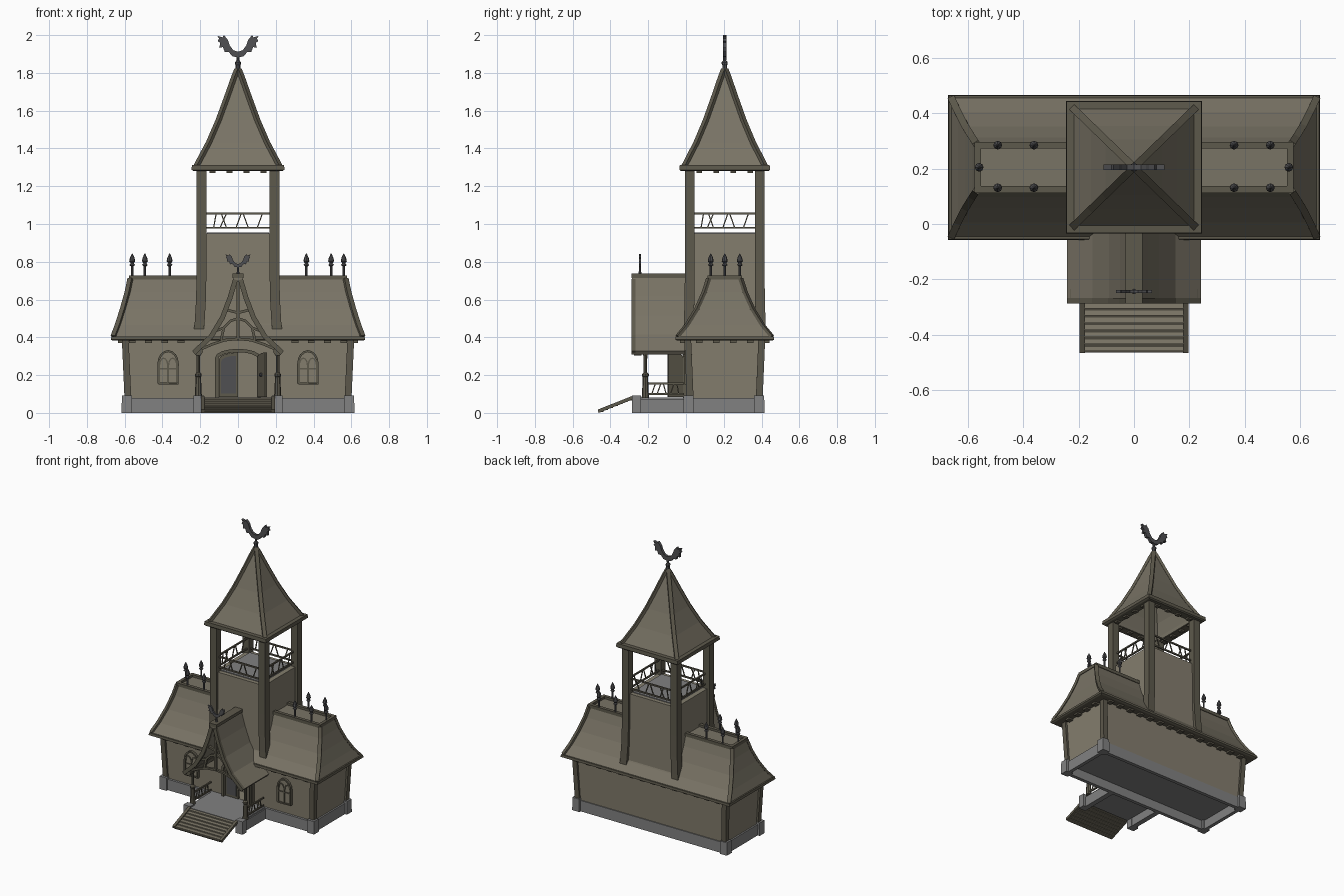
import bpy, bmesh, math
from mathutils import Vector

if "Cube" in bpy.data.objects:
    bpy.data.objects.remove(bpy.data.objects["Cube"])

C = 0.205  # y centre of main hall and tower


def material(name, rgb):
    m = bpy.data.materials.new(name)
    m.diffuse_color = (*rgb, 1)
    m.use_nodes = True
    m.node_tree.nodes["Principled BSDF"].inputs["Base Color"].default_value = m.diffuse_color
    return m


WALL = material("wall_wood", (0.23, 0.207, 0.155))
ROOF = material("roof_wood", (0.19, 0.172, 0.13))
BEAM = material("dark_wood", (0.11, 0.10, 0.072))
STONE = material("stone", (0.22, 0.22, 0.22))
METAL = material("metal", (0.08, 0.08, 0.085))


def mesh(name, verts, faces, mat):
    bm = bmesh.new()
    vs = [bm.verts.new(v) for v in verts]
    for f in faces:
        bm.faces.new([vs[i] for i in f])
    bmesh.ops.recalc_face_normals(bm, faces=bm.faces)
    me = bpy.data.meshes.new(name)
    bm.to_mesh(me)
    bm.free()
    me.materials.append(mat)
    ob = bpy.data.objects.new(name, me)
    bpy.context.collection.objects.link(ob)
    return ob


def skin(name, rings, mat):
    """Closed skin over a list of rings of equal length."""
    n = len(rings[0])
    faces = [list(range(n)), list(range((len(rings) - 1) * n, len(rings) * n))]
    for r in range(len(rings) - 1):
        for i in range(n):
            j = (i + 1) % n
            faces.append((r * n + i, r * n + j, r * n + n + j, r * n + n + i))
    return mesh(name, [p for ring in rings for p in ring], faces, mat)


def loft(name, levels, mat, cx=0, cy=C):
    """Stack of rectangles (half x, half y, z)."""
    return skin(name, [[(cx + sx * a, cy + sy * b, z) for sx, sy in
                ((-1, -1), (1, -1), (1, 1), (-1, 1))] for a, b, z in levels], mat)


def box(name, lo, hi, mat):
    a, b = (hi[0] - lo[0]) / 2, (hi[1] - lo[1]) / 2
    return loft(name, [(a, b, lo[2]), (a, b, hi[2])], mat, lo[0] + a, lo[1] + b)


def prism(name, pts, y0, y1, mat):
    return skin(name, [[(x, y, z) for x, z in pts] for y in (y0, y1)], mat)


def sweep(name, pts, w, h, mat, up=(0, 0, 1)):
    """Rectangular bar along a path; h is measured towards up."""
    pts = [Vector(p) for p in pts]
    rings = []
    for i, p in enumerate(pts):
        t = (pts[min(i + 1, len(pts) - 1)] - pts[max(i - 1, 0)]).normalized()
        s = t.cross(Vector(up)).normalized()
        n = s.cross(t)
        rings.append([p + s * a * w / 2 + n * b * h / 2 for a, b in
                      ((-1, -1), (1, -1), (1, 1), (-1, 1))])
    return skin(name, rings, mat)


def lathe(name, prof, x, y, mat, n=8):
    return skin(name, [[(x + r * math.cos(k * math.tau / n), y + r * math.sin(k * math.tau / n), z)
                for k in range(n)] for r, z in prof], mat)


def arch(hw, z0, zs, zt, n=8, cx=0):
    """Arched outline: sides to zs, elliptical head to zt."""
    return [(cx - hw, z0)] + [(cx - hw * math.cos(math.pi * k / n), zs + (zt - zs) *
            math.sin(math.pi * k / n)) for k in range(n + 1)] + [(cx + hw, z0)]


def railing(name, a, b, z0, z1, leans):
    a, b = Vector(a), Vector(b)
    for z in (z0, z1):
        sweep(name + "_rail", [(a.x, a.y, z), (b.x, b.y, z)], 0.01, 0.01, BEAM)
    for t0, t1 in leans:
        p, q = a.lerp(b, t0), a.lerp(b, t1)
        sweep(name + "_stick", [(p.x, p.y, z0), (q.x, q.y, z1)], 0.006, 0.006, BEAM, (b.y - a.y, b.x - a.x, 0))


CORNERS = [(sx, sy) for sx in (-1, 1) for sy in (-1, 1)]

# Hollow stone base and hall walls
loft("foundation", [(0.575, 0.175, 0.065), (0.575, 0.175, 0), (0.6, 0.2, 0), (0.6, 0.2, 0.078)], STONE, 0, 0.2)
hall = loft("hall_walls", [(0.588, 0.188, 0.07), (0.6, 0.2, 0.39)], WALL)
for sx, sy in CORNERS:
    loft("corner_stone", [(0.028, 0.028, 0), (0.027, 0.027, 0.092)], STONE, sx * 0.588, 0.2 + sy * 0.187)
    sweep("corner_post", [(sx * 0.583, C + sy * 0.183, 0.08), (sx * 0.597, C + sy * 0.196, 0.39)],
          0.036, 0.036, BEAM, (0, 1, 0))

# Doorway recess
cutter = prism("doorway_cutter", arch(0.105, 0.08, 0.29, 0.325), -0.1, 0.12, WALL)
cutter.hide_render = True
mod = hall.modifiers.new("doorway", "BOOLEAN")
mod.operation, mod.object, mod.solver = "DIFFERENCE", cutter, "EXACT"
bpy.context.view_layer.objects.active = hall
bpy.ops.object.modifier_apply(modifier="doorway")
bpy.data.objects.remove(cutter)

# Door frame, closed left door and open right door
sweep("door_frame", [(x, 0.0, z) for x, z in arch(0.113, 0.08, 0.29, 0.33)], 0.018, 0.03, BEAM, (0, 1, 0))
half = [p for p in arch(0.1, 0.085, 0.285, 0.32) if p[0] <= 1e-4] + [(0, 0.085)]
prism("left_door", half, 0.0, 0.015, BEAM)
prism("left_door_panel", [(-0.05 + (x + 0.05) * 0.78, 0.2 + (z - 0.2) * 0.85) for x, z in half], -0.005, 0.0, METAL)
door = prism("right_door", [(x + 0.1, z) for x, z in half], -0.007, 0.007, BEAM)
door.location = (0.106, -0.005, 0)
door.rotation_euler.z = math.radians(-65)
lathe("door_knob", [(0.003, 0.192), (0.011, 0.197), (0.011, 0.206), (0.003, 0.212)], 0.122, -0.06, METAL)

# Front windows: outer frame with two arched lights and a crossbar
for s in (-1, 1):
    cx = s * 0.37
    prism("window_pane", arch(0.047, 0.16, 0.26, 0.322, 8, cx), 0.0, 0.03, WALL)
    out = arch(0.051, 0.155, 0.26, 0.327, 8, cx)
    sweep("window_frame", [(x, 0.002, z) for x, z in out + out[:1]], 0.011, 0.022, BEAM, (0, 1, 0))
    for o in (-0.024, 0.024):
        sweep("window_light", [(x, 0.0, z) for x, z in arch(0.022, 0.16, 0.25, 0.29, 6, cx + o)], 0.007, 0.012, BEAM, (0, 1, 0))
    box("window_crossbar", (cx - 0.047, -0.006, 0.23), (cx + 0.047, 0.01, 0.238), BEAM)

# Hall roof with hips, fascia, top border
ROOFP = [(0.66, 0.25, 0.405), (0.637, 0.2, 0.465), (0.61, 0.148, 0.55), (0.585, 0.108, 0.64), (0.57, 0.085, 0.712)]
loft("hall_eave", [(0.663, 0.25, 0.382), (0.673, 0.262, 0.388), (0.67, 0.26, 0.405)], BEAM)
loft("hall_roof", ROOFP, ROOF)
for sx, sy in CORNERS:
    sweep("hall_hip", [(sx * a, C + sy * b, z) for a, b, z in ROOFP], 0.026, 0.016, BEAM)
for s in (-1, 1):
    box("ridge_border_long", (-0.575, C + s * 0.08 - 0.012, 0.705), (0.575, C + s * 0.08 + 0.012, 0.728), BEAM)
    box("ridge_border_end", (s * 0.565 - 0.011, C - 0.09, 0.705), (s * 0.565 + 0.011, C + 0.09, 0.728), BEAM)

# Eave blocks
for s in (-1, 1):
    for k in range(14):
        x = -0.56 + k * 1.12 / 13
        if s > 0 or abs(x) > 0.24:
            y = C + s * 0.216
            box("eave_block", (x - 0.018, y - 0.02, 0.37), (x + 0.018, y + 0.02, 0.386), BEAM)
    for k in range(4):
        y = C - 0.135 + k * 0.09
        box("eave_block", (s * 0.615 - 0.02, y - 0.018, 0.37), (s * 0.615 + 0.02, y + 0.018, 0.386), BEAM)

# Roof finials
FINIAL = [(0.006, 0.7), (0.006, 0.775), (0.015, 0.783), (0.008, 0.793), (0.016, 0.803), (0.012, 0.822), (0.001, 0.845)]
for s in (-1, 1):
    for x, y in ((0.56, C), (0.493, C - 0.074), (0.493, C + 0.08), (0.362, C - 0.074), (0.362, C + 0.08)):
        lathe("finial", FINIAL, s * x, y, METAL)

# Tower
loft("tower_walls", [(0.202, 0.196, 0.34), (0.2, 0.194, 0.95)], WALL)
loft("belfry_floor", [(0.165, 0.165, 0.94), (0.165, 0.165, 0.956)], STONE)
for sx, sy in CORNERS:
    sweep("tower_pillar", [(sx * (0.193 + d), C + sy * (0.185 + d * 0.5), z) for d, z in
          ((0.018, 0.4), (0.01, 0.48), (0.003, 0.6), (0, 0.75), (0, 1.29))], 0.052, 0.052, BEAM, (0, 1, 0))
LEANS = [(0.12, 0.16), (0.22, 0.32), (0.32, 0.24), (0.47, 0.55), (0.66, 0.58), (0.8, 0.88)]
for s in (-1, 1):
    railing("belfry", (-0.17, C + s * 0.178, 0), (0.17, C + s * 0.178, 0), 0.98, 1.055, LEANS)
    railing("belfry", (s * 0.183, C - 0.165, 0), (s * 0.183, C + 0.165, 0), 0.98, 1.055, LEANS)
    for k in range(4):
        t = -0.135 + k * 0.09
        box("tower_block", (t - 0.015, C + s * 0.195 - 0.015, 1.27), (t + 0.015, C + s * 0.195 + 0.015, 1.29), BEAM)
        box("tower_block", (s * 0.2 - 0.015, C + t - 0.015, 1.27), (s * 0.2 + 0.015, C + t + 0.015, 1.29), BEAM)

# Tower spire, hollow underneath
SPIRE = [(0.22, 1.308), (0.155, 1.43), (0.103, 1.55), (0.059, 1.67), (0.02, 1.78), (0.004, 1.82)]
loft("spire_roof", [(a, a * 0.97, z - 0.03) for a, z in SPIRE[:0:-1]] + [(0.175, 0.172, 1.31), (0.175, 0.172, 1.284)]
     + [(0.225, 0.222, 1.284)] + [(a, a * 0.97, z) for a, z in SPIRE], ROOF)
loft("spire_eave_inner", [(0.18, 0.176, 1.31), (0.18, 0.176, 1.282), (0.235, 0.232, 1.28),
     (0.246, 0.24, 1.287), (0.244, 0.238, 1.312), (0.2, 0.195, 1.314)], BEAM).data.polygons  # rim
for ob in [bpy.data.objects["spire_eave_inner"]]:
    bm = bmesh.new()
    bm.from_mesh(ob.data)
    bm.faces.ensure_lookup_table()
    bmesh.ops.delete(bm, geom=list(bm.faces[:2]), context="FACES")  # open the rim's two caps
    bm.to_mesh(ob.data)
    bm.free()
for sx, sy in CORNERS:
    sweep("spire_hip", [(sx * a, C + sy * a * 0.97, z) for a, z in SPIRE], 0.026, 0.018, BEAM)
lathe("spire_rod", [(0.016, 1.78), (0.012, 1.84), (0.016, 1.848), (0.016, 1.856), (0.008, 1.866), (0.009, 1.9)], 0, C, METAL)

# Twin-headed crescents on spire and porch (half outline, mirrored)
HALF = [(0, 0.03), (0.025, 0.038), (0.043, 0.062), (0.055, 0.095), (0.075, 0.118), (0.082, 0.106), (0.11, 0.114),
        (0.1, 0.1), (0.108, 0.086), (0.095, 0.078), (0.098, 0.05), (0.08, 0.055), (0.07, 0.028), (0.05, 0.03), (0.03, 0.006), (0, 0)]
OUT = HALF + [(-x, z) for x, z in HALF[-2:0:-1]]
prism("spire_crest", [(x, 1.882 + z) for x, z in OUT], C - 0.01, C + 0.01, METAL)
prism("porch_crest", [(x * 0.6, 0.77 + z * 0.6) for x, z in OUT], -0.25, -0.238, METAL)
lathe("porch_crest_rod", [(0.01, 0.73), (0.006, 0.75), (0.006, 0.78)], 0, -0.244, METAL)

# Porch roof, gable boards and truss
TOP = [(0, 0.733), (0.022, 0.715), (0.05, 0.62), (0.09, 0.515), (0.15, 0.415), (0.242, 0.328)]
LOW = [(0.226, 0.308), (0.137, 0.395), (0.074, 0.5), (0.034, 0.6), (0.008, 0.69), (0, 0.7)]
box("porch_ridge", (-0.03, -0.288, 0.715), (0.03, 0.02, 0.737), BEAM)
for s in (-1, 1):
    prism("porch_roof", [(s * x, z) for x, z in TOP + LOW], -0.285, 0.02, ROOF)
    sweep("gable_board", [(s * (x - 0.008), -0.278, z - 0.01) for x, z in TOP[1:]], 0.026, 0.02, BEAM, (0, 1, 0))
    prism("gable_scroll", [(s * 0.21 + 0.024 * math.cos(k * math.tau / 10), 0.326 + 0.024 *
          math.sin(k * math.tau / 10)) for k in range(10)], -0.275, -0.235, BEAM)
    box("porch_side_beam", (s * 0.208 - 0.012, -0.25, 0.31), (s * 0.208 + 0.012, 0.0, 0.335), BEAM)
    for pts in ([(0, 0.392), (0.07, 0.385), (0.14, 0.362), (0.2, 0.335)],
                [(0, 0.5), (0.04, 0.487), (0.075, 0.45), (0.09, 0.385)],
                [(0, 0.53), (0.04, 0.54), (0.07, 0.55)], [(0.075, 0.45), (0.13, 0.43)]):
        sweep("truss_brace", [(s * x, -0.25, z) for x, z in pts], 0.014, 0.017, BEAM, (0, 1, 0))
    lathe("porch_post", [(0.02, 0.08), (0.018, 0.1), (0.014, 0.19), (0.018, 0.195), (0.018, 0.205),
          (0.009, 0.215), (0.01, 0.3), (0.018, 0.325)], s * 0.21, -0.215, BEAM)
    railing("porch", (s * 0.21, -0.2, 0), (s * 0.21, -0.01, 0), 0.1, 0.155,
            [(0.1, 0.2), (0.25, 0.35), (0.5, 0.42), (0.62, 0.72), (0.85, 0.8)])
    # Porch side plinths
    box("porch_side_stone", (s * 0.2 - 0.018, -0.27, 0), (s * 0.2 + 0.018, 0.01, 0.072), STONE)
    loft("porch_corner_stone", [(0.028, 0.024, 0), (0.027, 0.023, 0.092)], STONE, s * 0.208, -0.262)
    sweep("stair_stringer", [(s * 0.187, -0.464, 0.009), (s * 0.187, -0.28, 0.082)], 0.02, 0.018, BEAM)
box("truss_king_post", (-0.008, -0.26, 0.385), (0.008, -0.242, 0.72), BEAM)
box("porch_floor", (-0.21, -0.285, 0.06), (0.21, 0.01, 0.082), STONE)

# Stairs
sweep("stair_board", [(0, -0.464, 0.004), (0, -0.28, 0.076)], 0.37, 0.008, BEAM)
for k in range(7):
    y, z = -0.46 + k * 0.0257, 0.008 + k * 0.0103
    box("stair_tread", (-0.18, y, z - 0.003), (0.18, y + 0.022, z + 0.008), WALL)
